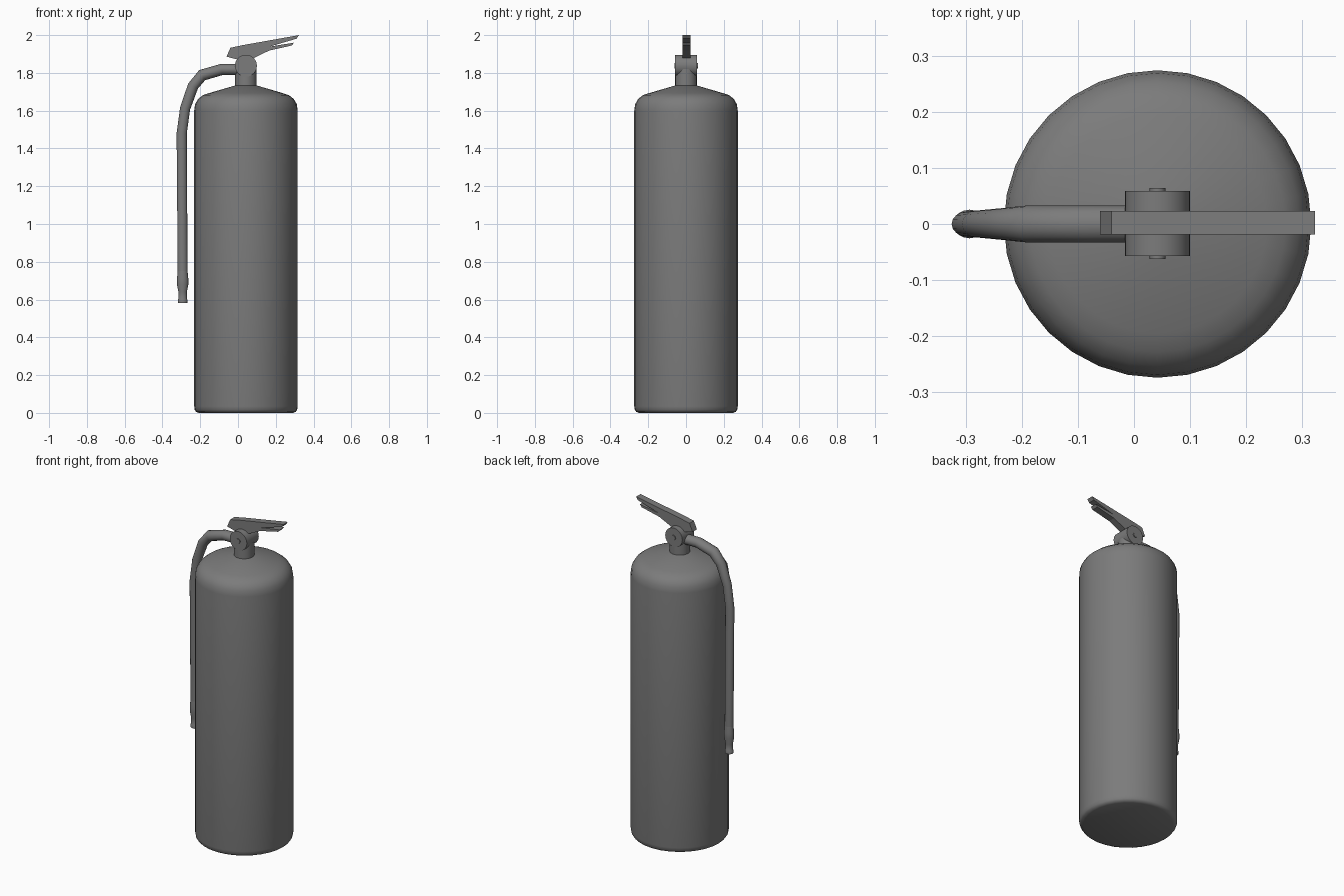
import bpy, bmesh, math
from mathutils import Matrix, Vector

cube = bpy.data.objects.get("Cube")
if cube:
    bpy.data.objects.remove(cube, do_unlink=True)

CX = 0.042  # axis of the tank and valve

grey = bpy.data.materials.new("plain_grey")
grey.use_nodes = True
grey.diffuse_color = (0.2, 0.2, 0.2, 1)
grey.node_tree.nodes["Principled BSDF"].inputs["Base Color"].default_value = (0.2, 0.2, 0.2, 1)


def finish(name, bm, angle=35):
    bmesh.ops.recalc_face_normals(bm, faces=bm.faces)
    mesh = bpy.data.meshes.new(name)
    bm.to_mesh(mesh)
    bm.free()
    for p in mesh.polygons:
        p.use_smooth = True
    mesh.set_sharp_from_angle(angle=math.radians(angle))
    mesh.materials.append(grey)
    obj = bpy.data.objects.new(name, mesh)
    bpy.context.collection.objects.link(obj)
    return obj


def loft(name, stations, sides):
    """Skin elliptical rings (x, z, in-plane radius, y radius) along a path in XZ."""
    bm = bmesh.new()
    pts = [Vector((s[0], 0, s[1])) for s in stations]
    rings = []
    for i, (x, z, rn, ry) in enumerate(stations):
        tangent = (pts[min(i + 1, len(pts) - 1)] - pts[max(i - 1, 0)]).normalized()
        normal = Vector((tangent.z, 0, -tangent.x))
        ring = []
        for k in range(sides):
            a = math.tau * k / sides
            offset = normal * rn * math.cos(a) + Vector((0, ry * math.sin(a), 0))
            ring.append(bm.verts.new(pts[i] + offset))
        rings.append(ring)
    for a, b in zip(rings, rings[1:]):
        for k in range(sides):
            n = (k + 1) % sides
            bm.faces.new((a[k], a[n], b[n], b[k]))
    bm.faces.new(rings[0])
    bm.faces.new(rings[-1])
    return finish(name, bm)


def cross_cylinder(name, radius, half_length, sides):
    """Cylinder lying along Y at the valve centre."""
    bm = bmesh.new()
    place = Matrix.Translation((CX, 0.001, 1.838)) @ Matrix.Rotation(math.pi / 2, 4, "X")
    bmesh.ops.create_cone(bm, cap_ends=True, segments=sides, radius1=radius,
                          radius2=radius, depth=2 * half_length, matrix=place)
    return finish(name, bm)


def plate(name, outline, half_width):
    """Side outline in XZ given thickness along Y."""
    bm = bmesh.new()
    face = bm.faces.new([bm.verts.new((x, 0.002 - half_width, z)) for x, z in outline])
    out = bmesh.ops.extrude_face_region(bm, geom=[face])
    bmesh.ops.translate(bm, vec=(0, 2 * half_width, 0),
                        verts=[v for v in out["geom"] if isinstance(v, bmesh.types.BMVert)])
    return finish(name, bm, 10)


# Tank with rounded base, rounded shoulder and shallow cone
tank_profile = [(0.25, 0), (0.264, 0.006), (0.271, 0.016), (0.274, 0.035), (0.274, 1.6),
                (0.269, 1.635), (0.253, 1.662), (0.228, 1.682), (0.195, 1.693), (0.058, 1.733)]
loft("tank", [(CX, z, r, r) for r, z in tank_profile], 32)

# Valve: neck, cross body and pivot pin
loft("valve_neck", [(CX, z, 0.057, 0.057) for z in (1.71, 1.82)], 24)
cross_cylinder("valve_body", 0.058, 0.058, 32)
cross_cylinder("pivot_pin", 0.014, 0.063, 12)

# Squeeze handle: upper lever and lower grip
plate("upper_lever", [(-0.061, 1.886), (-0.04, 1.933), (0.02, 1.946), (0.323, 2.0),
                      (0.31, 1.981), (0.17, 1.94), (0.08, 1.905), (0.04, 1.88), (0, 1.87)], 0.021)
plate("lower_grip", [(0.02, 1.875), (0.07, 1.925), (0.16, 1.938), (0.297, 1.96),
                     (0.285, 1.945), (0.165, 1.918), (0.08, 1.877)], 0.021)

# Hose that bends down beside the tank
loft("hose", [(0.03, 1.818, 0.03, 0.033), (-0.087, 1.818, 0.03, 0.033),
              (-0.19, 1.788, 0.031, 0.033), (-0.238, 1.73, 0.029, 0.028),
              (-0.28, 1.612, 0.027, 0.024), (-0.298, 1.48, 0.027, 0.022),
              (-0.293, 0.75, 0.026, 0.022)], 16)

# Nozzle at the end of the hose
loft("nozzle", [(-0.293, z, r, r * 0.85) for z, r in
                ((0.75, 0.026), (0.71, 0.03), (0.68, 0.03), (0.64, 0.022),
                 (0.605, 0.022), (0.6, 0.025), (0.583, 0.025))], 16)
